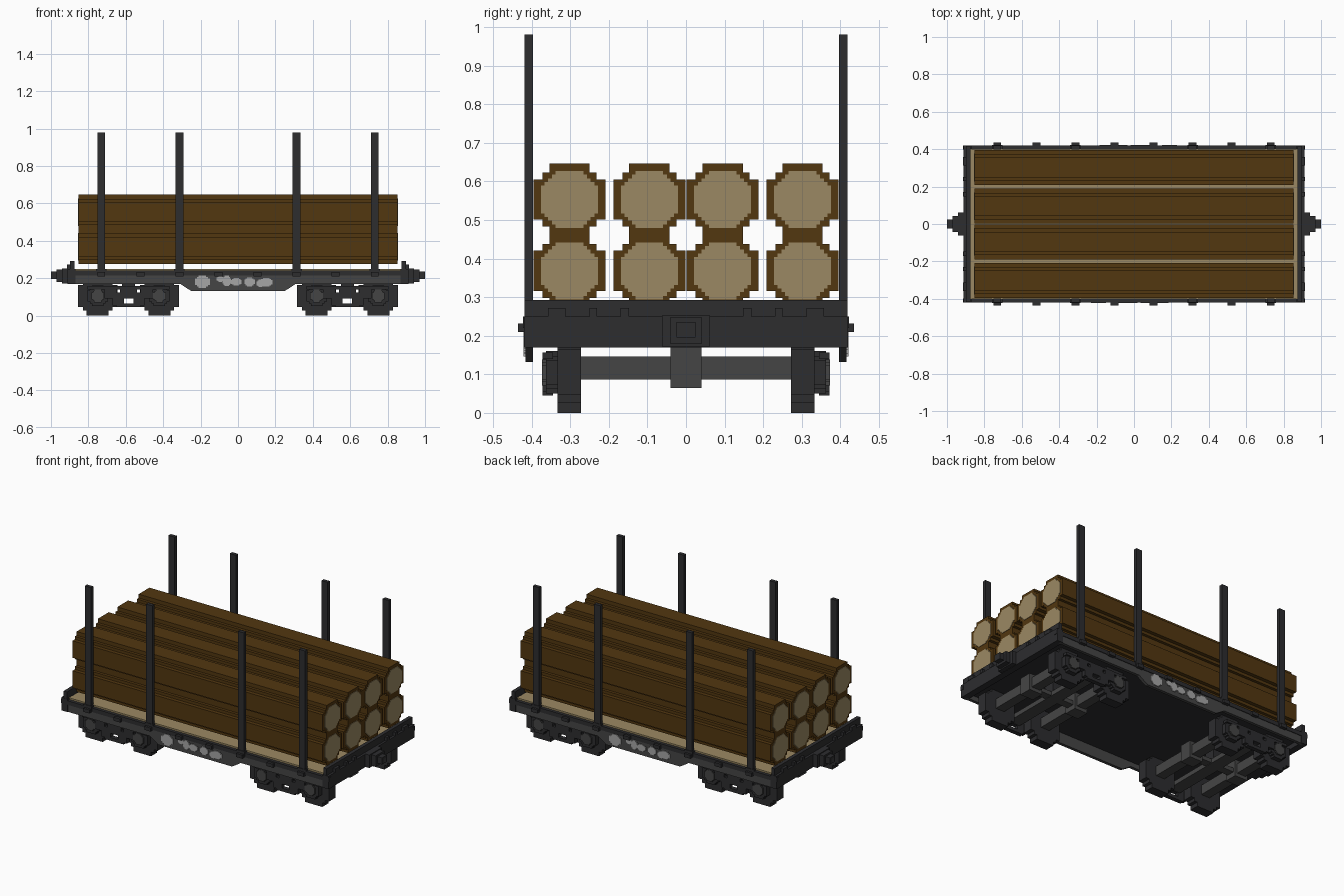
import bpy, bmesh
from math import cos, sin, pi
from mathutils import Vector

cube = bpy.data.objects.get("Cube")
if cube:
    bpy.data.objects.remove(cube)


def material(name, r, g, b):
    m = bpy.data.materials.new(name)
    m.use_nodes = True
    m.diffuse_color = (r, g, b, 1)
    m.node_tree.nodes["Principled BSDF"].inputs["Base Color"].default_value = (r, g, b, 1)
    return m


DARK = material("dark steel", .026, .026, .028)
GREY = material("grey steel", .06, .06, .06)
BARK = material("brown bark", .085, .038, .005)
WOOD = material("pale wood", .33, .25, .125)
PAINT = material("light grey paint", .38, .38, .38)


def finish(name, bm, mat):
    bmesh.ops.recalc_face_normals(bm, faces=bm.faces)
    mesh = bpy.data.meshes.new(name)
    bm.to_mesh(mesh)
    bm.free()
    mesh.materials.append(mat)
    ob = bpy.data.objects.new(name, mesh)
    bpy.context.collection.objects.link(ob)
    return ob


def add_box(bm, x0, x1, y0, y1, z0, z1):
    verts = bmesh.ops.create_cube(bm, size=1)["verts"]
    for v in verts:
        v.co = Vector(((x0 + x1) / 2 + v.co.x * (x1 - x0),
                       (y0 + y1) / 2 + v.co.y * (y1 - y0),
                       (z0 + z1) / 2 + v.co.z * (z1 - z0)))


def boxes(name, mat, *specs, mx=False, my=False):
    """Boxes given as x0 x1 y0 y1 z0 z1, mirrored in x and y on request."""
    bm = bmesh.new()
    for x0, x1, y0, y1, z0, z1 in specs:
        for sx in (1, -1) if mx else (1,):
            for sy in (1, -1) if my else (1,):
                add_box(bm, *sorted((sx * x0, sx * x1)), *sorted((sy * y0, sy * y1)), z0, z1)
    return finish(name, bm, mat)


def prism(name, mat, points, place, depth):
    """Extrude a flat outline whose points are mapped into space by place."""
    bm = bmesh.new()
    face = bm.faces.new([bm.verts.new(place(a, b)) for a, b in points])
    ext = bmesh.ops.extrude_face_region(bm, geom=[face])["geom"]
    bmesh.ops.translate(bm, vec=depth, verts=[e for e in ext if isinstance(e, bmesh.types.BMVert)])
    return finish(name, bm, mat)


def stepped_round(r):
    """Blocky circle: one stepped quarter turned four times."""
    quarter = [(1, -.56), (1, .56), (.75, .56), (.75, .75), (.56, .75)]
    pts = []
    for k in range(4):
        c, s = round(cos(k * pi / 2)), round(sin(k * pi / 2))
        pts += [(r * (a * c - b * s), r * (a * s + b * c)) for a, b in quarter[1:] + [(.56, 1)]]
    return pts


def stepped_diagonal(r, flat, n):
    """Octagon whose slanted sides are cut into n small steps."""
    d = (r - flat) / n
    quarter = []
    for i in range(n):
        quarter += [(r - i * d, flat + i * d), (r - (i + 1) * d, flat + i * d)]
    quarter.append((flat, r))
    pts = []
    for k in range(4):
        c, s = round(cos(k * pi / 2)), round(sin(k * pi / 2))
        pts += [(a * c - b * s, a * s + b * c) for a, b in quarter]
    return pts


# Log stack with pale cut ends
LOG_END = .853
for y in (-.302, -.095, .095, .302):
    for z in (.368, .553):
        prism("log", BARK, stepped_round(.0935),
              lambda a, b: (-LOG_END, y + a, z + b), (2 * LOG_END, 0, 0))
        for side in (-1, 1):
            prism("log_cut_end", WOOD, stepped_diagonal(.074, .036, 4),
                  lambda a, b: (side * LOG_END, y + a, z + b), (side * .003, 0, 0))

# Deck and under-floor
boxes("deck_boards", WOOD, (-.875, .875, -.4, .4, .235, .25))
boxes("floor_plate", DARK, (-.89, .89, -.4, .4, .2, .235))

# Long side sills with a deeper belly in the middle
boxes("side_rail", DARK, (-.915, .915, .397, .42, .215, .24), my=True)
sill = [(-.885, .17), (-.31, .17), (-.28, .15), (-.25, .132)]
sill = sill + [(-a, b) for a, b in reversed(sill)] + [(.885, .216), (-.885, .216)]
for side in (-1, 1):
    prism("side_sill", GREY, sill, lambda a, b: (a, side * .397, b), (0, side * .019, 0))

# Headstocks, end walls and their teeth
boxes("headstock", DARK, (.87, .912, -.42, .42, .17, .25), mx=True)
boxes("end_wall", DARK, (.875, .898, -.418, .418, .25, .292), mx=True)
boxes("end_wall_teeth", DARK, (.898, .914, .312, .357, .25, .272),
      (.898, .914, .23, .25, .25, .272), (.898, .914, .148, .17, .25, .272),
      mx=True, my=True)

# Couplers
boxes("coupler_housing", DARK, (.91, .94, -.062, .062, .172, .252),
      (.94, .97, -.042, .042, .18, .247), mx=True)
boxes("coupler_head", DARK, (.97, 1, -.024, .024, .195, .236), mx=True)
boxes("coupler_pin", GREY, (.995, 1, -.01, .01, .197, .222), mx=True)

# Stakes and the pockets holding them
STAKES = (.313, .731)
boxes("stake", DARK, *[(x - .021, x + .021, .397, .419, .22, .98) for x in STAKES], mx=True, my=True)
boxes("stake_base", DARK, *[(x - .028, x + .028, .395, .422, .22, .25) for x in STAKES], mx=True, my=True)
boxes("stake_pocket", DARK, *[(x - .021, x + .021, .41, .436, .21, .232)
                              for x in (.104, .313, .522, .731)], mx=True, my=True)

# Worn paint patches on both sills, each a cluster of stepped blobs
PATCHES = [(-.19, .18, .04, .034), (-.095, .195, .02, .015), (-.06, .185, .022, .028),
           (-.01, .18, .03, .02), (.062, .18, .028, .024), (.12, .172, .02, .02),
           (.15, .178, .035, .023)]
for turn in (1, -1):
    for x, z, w, h in PATCHES:
        prism("paint_patch", PAINT, stepped_diagonal(1, .5, 2),
              lambda a, b: (turn * (x + a * w), -turn * .416, z + b * h), (0, -turn * .0055, 0))

# Bogies: wheels, axles, side frames and cross members
BOGIE, HALF_BASE, HUB = .585, .165, .105
for end in (-1, 1):
    for off in (-HALF_BASE, HALF_BASE):
        x = end * BOGIE + off
        for side in (-1, 1):
            prism("wheel", DARK, stepped_round(.105),
                  lambda a, b: (x + a, side * .272, HUB + b), (0, side * .061, 0))
            prism("axle_box", DARK, stepped_round(.055),
                  lambda a, b: (x + a, side * .333, HUB + b), (0, side * .03, 0))
            prism("axle_cap", GREY, stepped_round(.034),
                  lambda a, b: (x + a, side * .363, HUB + b), (0, side * .01, 0))
        boxes("axle", GREY, (x - .03, x + .03, -.345, .345, .086, .146))
        boxes("axle_gear_case", GREY, (x - .045, x + .045, -.04, .04, .065, .17))
    c = end * BOGIE
    boxes("bogie_side_frame", DARK,
          (c - .22, c + .22, .345, .372, .14, .157),
          (c - .13, c + .13, .345, .372, .09, .122),
          (c - .065, c + .065, .345, .372, .045, .065),
          (c - .045, c + .045, .345, .372, .122, .14),
          (c - .13, c - .065, .345, .372, .115, .15),
          (c + .065, c + .13, .345, .372, .115, .15),
          (c - .085, c - .025, .345, .372, .055, .1),
          (c + .025, c + .085, .345, .372, .055, .1), my=True)
    boxes("bogie_bolster", GREY, (c - .04, c + .04, -.35, .35, .092, .12),
          (c - HALF_BASE, c + HALF_BASE, -.025, .025, .095, .12))
    boxes("bogie_pivot", DARK, (c - .035, c + .035, -.035, .035, .115, .205))
